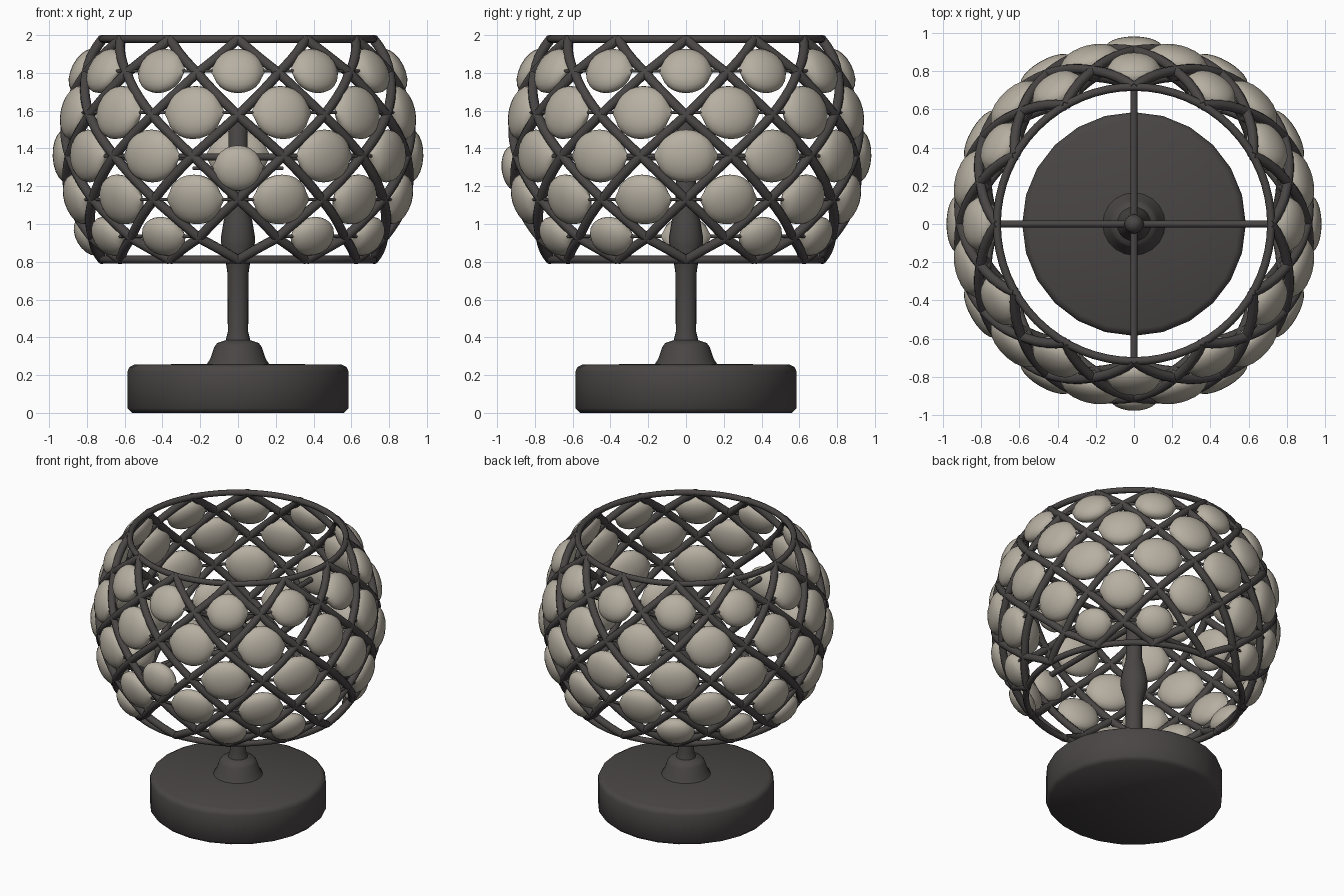
import bpy, bmesh, math
from mathutils import Vector

if "Cube" in bpy.data.objects:
    bpy.data.objects.remove(bpy.data.objects["Cube"])

def material(name, col):
    m = bpy.data.materials.new(name)
    m.diffuse_color = (*col, 1)
    m.use_nodes = True
    m.node_tree.nodes["Principled BSDF"].inputs["Base Color"].default_value = m.diffuse_color
    return m

DARK = material("dark bronze", (0.068, 0.060, 0.060))
PALE = material("pale stone", (0.47, 0.43, 0.36))

CZ, R = 1.395, 0.925                                   # shade sphere
LEVELS = [0.81, 0.925, 1.13, 1.36, 1.575, 1.80, 1.98]  # lattice crossing heights
STEP = math.radians(15)

def on_shade(a, z, r=R):
    """Point on the shade sphere; angle 0 faces the front (-y)."""
    rad = math.sqrt(r * r - (z - CZ) ** 2)
    return Vector((rad * math.sin(a), -rad * math.cos(a), z))

def tubes(name, paths, radius, cyclic=False, res=2):
    cu = bpy.data.curves.new(name, 'CURVE')
    cu.dimensions = '3D'
    cu.bevel_depth = radius
    cu.bevel_resolution = res
    cu.use_fill_caps = True
    for pts in paths:
        sp = cu.splines.new('POLY')
        sp.points.add(len(pts) - 1)
        for p, co in zip(sp.points, pts):
            p.co = (*co, 1)
        sp.use_cyclic_u = cyclic
        sp.use_smooth = True
    ob = bpy.data.objects.new(name, cu)
    bpy.context.collection.objects.link(ob)
    cu.materials.append(DARK)
    return ob

def revolve(bm, profile, sides, place):
    """Revolve (radius, height) pairs; place maps local coordinates to the model."""
    rings = []
    for r, h in profile:
        if r == 0:
            rings.append([bm.verts.new(place(0, 0, h))])
        else:
            rings.append([bm.verts.new(place(r * math.cos(math.tau * i / sides),
                                             r * math.sin(math.tau * i / sides), h))
                          for i in range(sides)])
    for a, b in zip(rings, rings[1:]):
        for i in range(sides):
            j = (i + 1) % sides
            f = [a[i % len(a)], a[j % len(a)], b[j % len(b)], b[i % len(b)]]
            bm.faces.new(list(dict.fromkeys(f)))

def finish(name, bm, mat, angle=None):
    bmesh.ops.recalc_face_normals(bm, faces=bm.faces[:])
    me = bpy.data.meshes.new(name)
    bm.to_mesh(me)
    bm.free()
    ob = bpy.data.objects.new(name, me)
    bpy.context.collection.objects.link(ob)
    me.materials.append(mat)
    bpy.ops.object.select_all(action='DESELECT')
    ob.select_set(True)
    bpy.context.view_layer.objects.active = ob
    bpy.ops.object.shade_smooth_by_angle(angle=math.radians(angle or 60))
    return ob

def lathe(name, profile, sides):
    bm = bmesh.new()
    revolve(bm, profile, sides, lambda x, y, z: (x, y, z))
    return finish(name, bm, DARK, 50)

# Base drum and stem
lathe("base", [(0, 0), (0.56, 0), (0.585, 0.025), (0.585, 0.22), (0.575, 0.243),
               (0.55, 0.255), (0, 0.262)], 24)
lathe("stem", [(0, 0.25), (0.17, 0.25), (0.145, 0.29), (0.125, 0.35), (0.11, 0.37),
               (0.065, 0.385), (0.054, 0.43), (0.056, 0.74), (0.065, 0.80), (0.088, 0.88),
               (0.09, 0.93), (0.075, 1.02), (0.055, 1.09), (0.05, 1.53), (0.03, 1.57),
               (0, 1.58)], 20)

# Four spokes holding the shade
tubes("spokes", [[(0, 0, 1.355), (x * 0.91, y * 0.91, 1.355)]
                 for x, y in ((1, 0), (-1, 0), (0, 1), (0, -1))], 0.019)

# Top and bottom rims
for name, z in (("top_rim", 1.979), ("bottom_rim", 0.811)):
    tubes(name, [[on_shade(math.tau * i / 64, z) for i in range(64)]], 0.021, True)

# Diagonal lattice, twelve strands in each direction
SUB = 5
strands = []
for s in (1, -1):
    for k in range(12):
        path = []
        for i in range(6 * SUB + 1):
            n, f = min(i // SUB, 5), i / SUB
            z = LEVELS[n] + (LEVELS[n + 1] - LEVELS[n]) * (f - n)
            path.append(on_shade(2 * k * STEP + s * f * STEP, z))
        strands.append(path)
tubes("lattice", strands, 0.026)

# Lens-shaped beads with pointed ends, one in each lattice cell
#       height, half height, half length
ROWS = [(0.935, 0.112, 0.135), (1.13, 0.137, 0.158), (1.36, 0.140, 0.172),
        (1.59, 0.144, 0.165), (1.81, 0.127, 0.145)]
bm = bmesh.new()
wires = []
for row, (z, hh, hl) in enumerate(ROWS):
    for k in range(12):
        if row == 0 and k in (0, 3, 6):
            continue                                    # empty cells
        a = (2 * k + row % 2) * STEP
        bz, h, l = z, hh, hl
        if row == 2 and k == 0:
            bz, h, l = 1.295, 0.122, 0.14               # smaller, lower front bead
        c = on_shade(a, bz, 0.912)
        out = (c - Vector((0, 0, CZ))).normalized()
        side = Vector((math.cos(a), math.sin(a), 0))
        up = out.cross(side)
        prof = [(0, -1.0), (0.10, -0.96)]
        prof += [(math.cos(t) ** 0.9, 0.9 * math.sin(t))
                 for t in [math.radians(d) for d in range(-75, 76, 15)]]
        prof += [(0.10, 0.96), (0, 1.0)]
        revolve(bm, prof, 20, lambda x, y, t, c=c, o=out, s=side, u=up, h=h, l=l:
                c + o * (x * 0.07) + u * (y * h) + s * (t * l))
        wires.append([on_shade(a + d * STEP / 4, bz) for d in range(-4, 5)])
finish("beads", bm, PALE, 80)
tubes("bead_wires", wires, 0.010, res=1)
